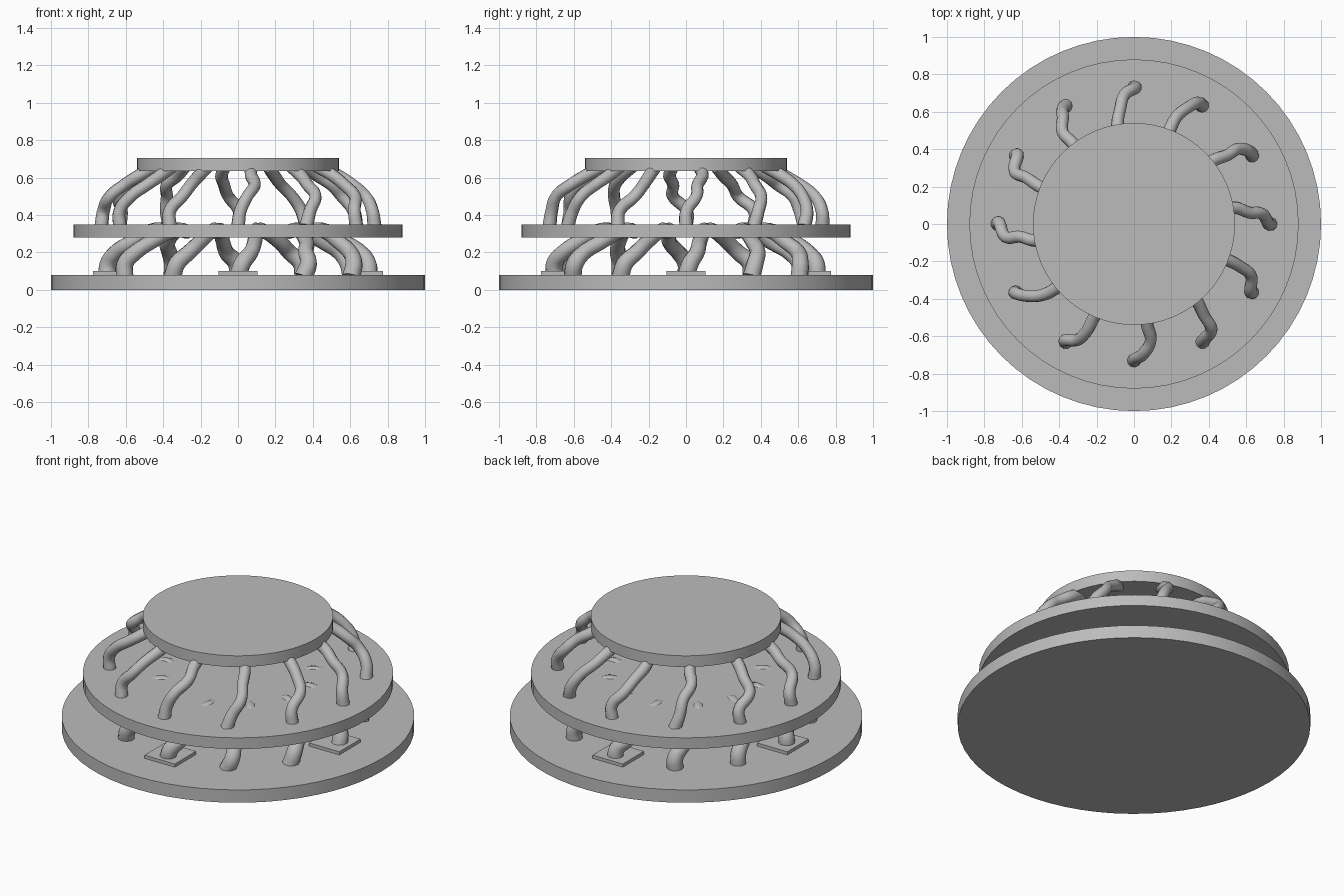
import bpy
import math
import random

random.seed(4)

cube = bpy.data.objects.get("Cube")
if cube:
    bpy.data.objects.remove(cube, do_unlink=True)

# Single matte grey
grey = bpy.data.materials.new("plain_grey")
grey.use_nodes = True
colour = (0.5, 0.5, 0.5, 1)
grey.diffuse_color = colour
grey.node_tree.nodes["Principled BSDF"].inputs["Base Color"].default_value = colour


def finish(obj, name):
    obj.name = name
    obj.data.materials.clear()
    obj.data.materials.append(grey)
    bpy.ops.object.select_all(action="DESELECT")
    obj.select_set(True)
    bpy.context.view_layer.objects.active = obj
    bpy.ops.object.shade_smooth_by_angle(angle=math.radians(40))


def disc(name, radius, bottom, top):
    bpy.ops.mesh.primitive_cylinder_add(
        vertices=64, radius=radius, depth=top - bottom,
        location=(0, 0, (bottom + top) / 2))
    finish(bpy.context.object, name)


def support(name, angle, path, thickness, wobble):
    """Bent tube; path holds (radius, swirl in degrees, height, width factor)."""
    curve = bpy.data.curves.new(name, "CURVE")
    curve.dimensions = "3D"
    curve.bevel_depth = thickness
    curve.bevel_resolution = 3
    curve.resolution_u = 6
    curve.use_fill_caps = True
    spline = curve.splines.new("BEZIER")
    spline.bezier_points.add(len(path) - 1)
    for i, (r, swirl, z, width) in enumerate(path):
        inner = 0 < i < len(path) - 1
        if inner:
            swirl += random.uniform(-wobble, wobble)
            r += random.uniform(-0.008, 0.008)
        a = angle + math.radians(swirl)
        p = spline.bezier_points[i]
        p.co = (r * math.cos(a), r * math.sin(a), z)
        p.radius = width
        p.handle_left_type = p.handle_right_type = "AUTO"
    obj = bpy.data.objects.new(name, curve)
    bpy.context.collection.objects.link(obj)
    bpy.ops.object.select_all(action="DESELECT")
    obj.select_set(True)
    bpy.context.view_layer.objects.active = obj
    bpy.ops.object.convert(target="MESH")
    finish(bpy.context.object, name)


# Three stacked discs
disc("base_disc", 1.0, 0, 0.08)
disc("middle_disc", 0.88, 0.28, 0.35)
disc("top_disc", 0.54, 0.635, 0.705)

# Two rings of twelve swirling supports
upper_path = [(0.73, 0, 0.34, 1.1), (0.725, 1, 0.42, 1.0), (0.69, 5, 0.50, 0.95),
              (0.62, 7, 0.56, 0.95), (0.54, 8, 0.61, 1.0), (0.45, 9, 0.66, 1.0)]
lower_path = [(0.70, 0, 0.07, 1.15), (0.70, 1, 0.14, 1.1), (0.66, 5, 0.20, 1.0),
              (0.59, 8, 0.25, 0.95), (0.45, 13, 0.32, 0.95), (0.38, 15, 0.31, 0.9)]
for i in range(12):
    turn = i * math.tau / 12
    support(f"upper_support_{i + 1}", turn, upper_path, 0.034, 1.5)
    support(f"lower_support_{i + 1}", turn, lower_path, 0.042, 1.5)

# Square foot plates under every third lower support
for i in range(4):
    a = i * math.tau / 4
    bpy.ops.mesh.primitive_cube_add(
        size=1, location=(0.67 * math.cos(a), 0.67 * math.sin(a), 0.088))
    plate = bpy.context.object
    plate.scale = (0.21, 0.21, 0.024)
    finish(plate, f"foot_plate_{i + 1}")
